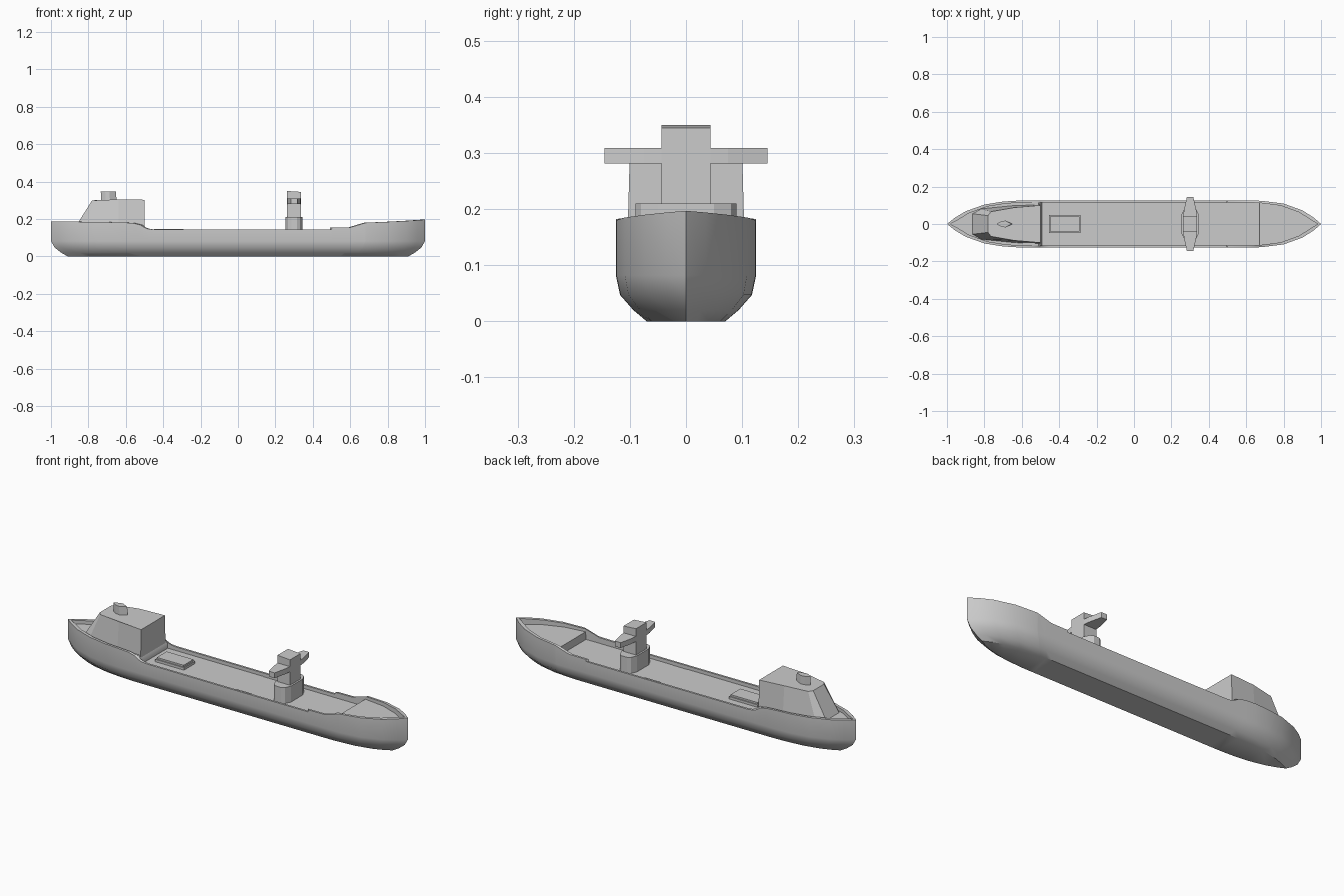
import bpy, bmesh, math

if "Cube" in bpy.data.objects:
    bpy.data.objects.remove(bpy.data.objects["Cube"])


def finish(name, bm, smooth=None):
    bmesh.ops.remove_doubles(bm, verts=bm.verts, dist=1e-5)
    bmesh.ops.recalc_face_normals(bm, faces=bm.faces)
    me = bpy.data.meshes.new(name)
    bm.to_mesh(me)
    bm.free()
    ob = bpy.data.objects.new(name, me)
    bpy.context.collection.objects.link(ob)
    if smooth:
        bpy.ops.object.select_all(action='DESELECT')
        bpy.context.view_layer.objects.active = ob
        ob.select_set(True)
        bpy.ops.object.shade_smooth_by_angle(angle=math.radians(smooth))
    return ob


def loft(name, rings, smooth=None):
    """Skin closed rings of points and cap both ends."""
    bm = bmesh.new()
    vs = [[bm.verts.new(p) for p in r] for r in rings]
    n = len(rings[0])
    for a, b in zip(vs, vs[1:]):
        for i in range(n):
            j = (i + 1) % n
            bm.faces.new((a[i], a[j], b[j], b[i]))
    bm.faces.new(vs[0][::-1])
    bm.faces.new(vs[-1])
    return finish(name, bm, smooth)


def mirrored(half, z=None):
    """Close a half outline (x, y[, z]) across the centreline."""
    pts = [(p[0], p[1], p[2] if z is None else z) for p in half]
    return pts + [(x, -y, h) for x, y, h in reversed(pts)]


def box(name, x0, x1, y0, y1, z0, z1):
    def ring(z):
        return [(x0, y0, z), (x1, y0, z), (x1, y1, z), (x0, y1, z)]
    return loft(name, [ring(z0), ring(z1)])


# Hull: stations of x, half width, bulwark height, deck height
MAIN, POOP, FORE = 0.125, 0.168, 0.165
stations = [
    (-1, 0, .187, POOP), (-.96, .032, .187, POOP), (-.9, .068, .186, POOP),
    (-.8, .104, .185, POOP), (-.7, .12, .183, POOP), (-.62, .125, .182, POOP),
    (-.56, .125, .178, POOP), (-.52, .125, .168, POOP), (-.505, .125, .157, .15),
    (-.502, .125, .155, MAIN), (-.48, .125, .147, MAIN), (-.45, .125, .144, MAIN),
    (0, .125, .143, MAIN), (.5, .125, .143, MAIN), (.502, .125, .154, MAIN),
    (.6, .125, .155, MAIN), (.64, .125, .167, MAIN), (.68, .124, .179, MAIN),
    (.682, .124, .18, FORE), (.8, .109, .185, FORE), (.9, .073, .19, FORE),
    (.96, .035, .194, FORE), (1, 0, .197, FORE)]


def section(x, w, top, deck):
    inner = max(w - .011, 0)
    return mirrored([(x * .91, w * .56, 0), (x * .945, w * .75, .02),
                     (x * .98, w * .94, .047), (x, w, .082), (x, w, top),
                     (x * .982, inner, top), (x * .982, inner, deck)])


# End rings collapse to a line, so the hull is skinned without caps
bm = bmesh.new()
rows = [[bm.verts.new(p) for p in section(*s)] for s in stations]
for a, b in zip(rows, rows[1:]):
    for i in range(len(a)):
        j = (i + 1) % len(a)
        bm.faces.new((a[i], a[j], b[j], b[i]))
bmesh.ops.dissolve_degenerate(bm, dist=1e-5, edges=bm.edges)
finish("hull", bm, 40)

# Deckhouse with raked, narrowing stern side
base = [(-.5, .105, .125), (-.64, .1, .16), (-.82, .082, .16), (-.868, .055, .16)]
roof = [(-.5, .1, .303), (-.64, .088, .305), (-.765, .066, .3), (-.78, .045, .3)]
loft("deckhouse", [mirrored(base), mirrored(roof)])

# Funnel
eye = [(-.732, 0), (-.708, .015), (-.685, .018), (-.65, 0),
       (-.685, -.018), (-.708, -.015)]
loft("funnel", [[(x, y, .295) for x, y in eye],
                [(x - .002, y, .346) for x, y in eye]])

# Cargo hatch: low coaming with a slightly smaller lid
box("hatch_coaming", -.455, -.285, -.047, .047, .12, .138)
box("hatch_lid", -.449, -.291, -.041, .041, .135, .147)

# Crane pedestal with chamfered corners
ped = [(.254, .05), (.268, .08), (.285, .09), (.315, .09), (.332, .08), (.346, .05)]
loft("crane_pedestal", [mirrored(ped, .12), mirrored(ped, .21)])

# Crane column with a slightly sloped top
col = [(.263, .044), (.337, .044)]
loft("crane_column", [mirrored(col, .2),
                      mirrored([(.263, .044, .35), (.337, .044, .345)])])

# Tapered arms and small rail pads on each side
for side, s in (("left", 1), ("right", -1)):
    rings = [[(.3 - w, s * y, z0), (.3 + w, s * y, z0),
              (.3 + w, s * y, .309), (.3 - w, s * y, .309)]
             for y, w, z0 in ((.03, .037, .281), (.075, .033, .281), (.145, .017, .281))]
    loft("crane_arm_" + side, rings)
    y0, y1 = sorted((s * .112, s * .12))
    box("rail_pad_" + side, .07, .16, y0, y1, .12, .1445)
